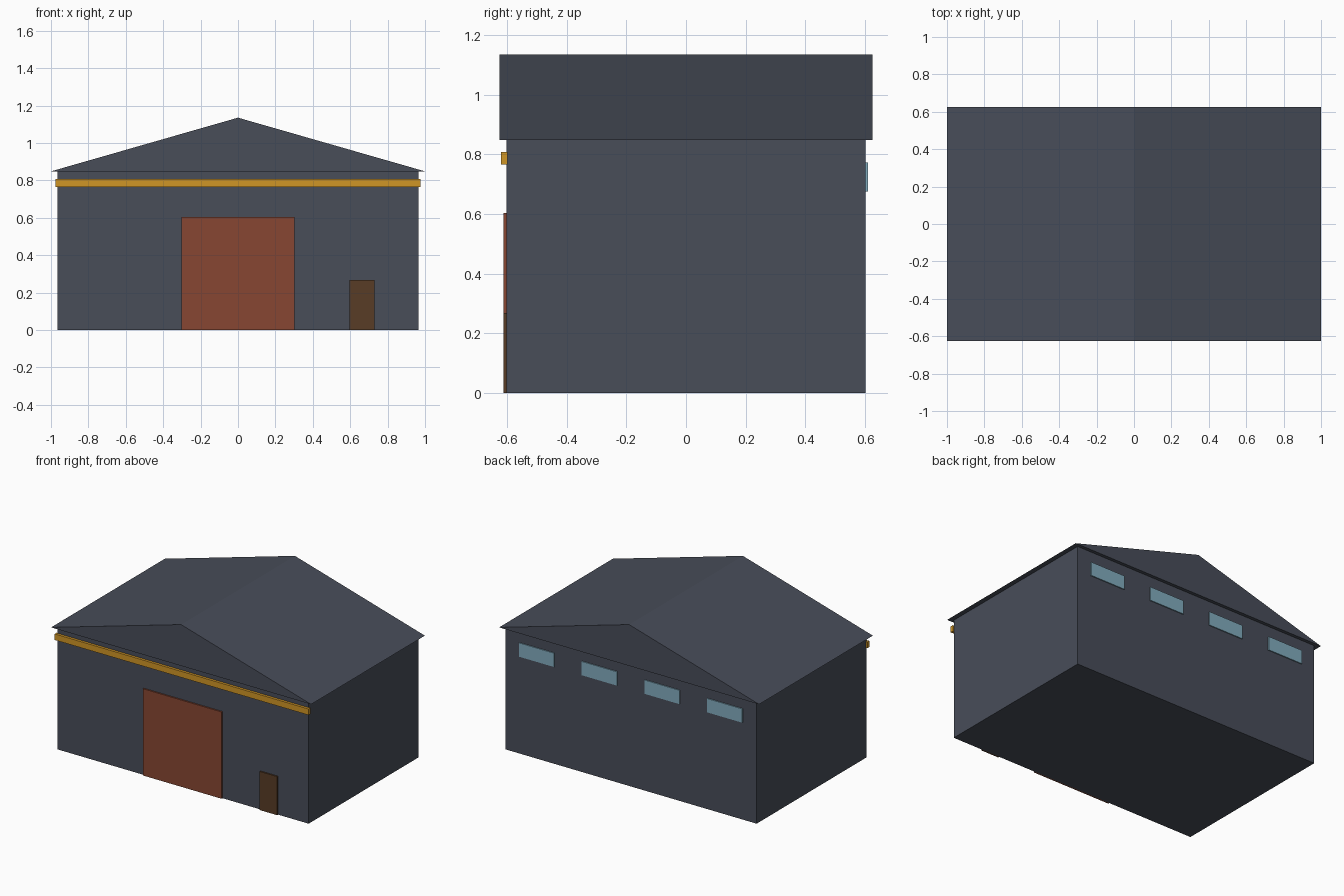
import bpy
import bmesh

if "Cube" in bpy.data.objects:
    bpy.data.objects.remove(bpy.data.objects["Cube"])


def material(name, rgb):
    """Flat colour from sRGB 0-255 values."""
    m = bpy.data.materials.new(name)
    lin = [((c / 255 + 0.055) / 1.055) ** 2.4 for c in rgb]
    m.diffuse_color = (*lin, 1)
    m.use_nodes = True
    m.node_tree.nodes["Principled BSDF"].inputs["Base Color"].default_value = m.diffuse_color
    return m


slate = material("slate", (72, 77, 89))
amber = material("amber", (208, 150, 38))
rust = material("rust", (135, 70, 50))
brown = material("dark_brown", (88, 60, 38))
glass = material("pale_blue_glass", (130, 172, 190))


def finish(name, bm, mat):
    bmesh.ops.recalc_face_normals(bm, faces=bm.faces)
    mesh = bpy.data.meshes.new(name)
    bm.to_mesh(mesh)
    bm.free()
    mesh.materials.append(mat)
    obj = bpy.data.objects.new(name, mesh)
    bpy.context.collection.objects.link(obj)
    return obj


def box(name, x, y, z, mat):
    """Box from (min, max) ranges on each axis."""
    bm = bmesh.new()
    bmesh.ops.create_cube(bm, size=1)
    for v in bm.verts:
        v.co = [r[0] if c < 0 else r[1] for c, r in zip(v.co, (x, y, z))]
    return finish(name, bm, mat)


def gable(name, half_w, half_d, z0, z1, mat):
    """Triangular prism with its ridge along y."""
    bm = bmesh.new()
    profile = [(-half_w, z0), (half_w, z0), (0, z1)]
    face = bm.faces.new([bm.verts.new((x, -half_d, z)) for x, z in profile])
    ext = bmesh.ops.extrude_face_region(bm, geom=[face], use_keep_orig=True)
    moved = [g for g in ext["geom"] if isinstance(g, bmesh.types.BMVert)]
    bmesh.ops.translate(bm, verts=moved, vec=(0, 2 * half_d, 0))
    return finish(name, bm, mat)


# Main building
box("walls", (-0.965, 0.965), (-0.602, 0.602), (0, 0.848), slate)
gable("roof", 1.0, 0.625, 0.848, 1.135, slate)

# Front details
box("front_trim", (-0.976, 0.976), (-0.62, -0.598), (0.765, 0.807), amber)
box("main_door", (-0.303, 0.303), (-0.612, -0.6), (0, 0.603), rust)
box("side_door", (0.595, 0.73), (-0.612, -0.6), (0, 0.268), brown)

# Row of high windows on the back wall
for i, x in enumerate((-0.724, -0.241, 0.241, 0.724)):
    box(f"back_window_{i + 1}", (x - 0.135, x + 0.135), (0.6, 0.609),
        (0.676, 0.772), glass)
